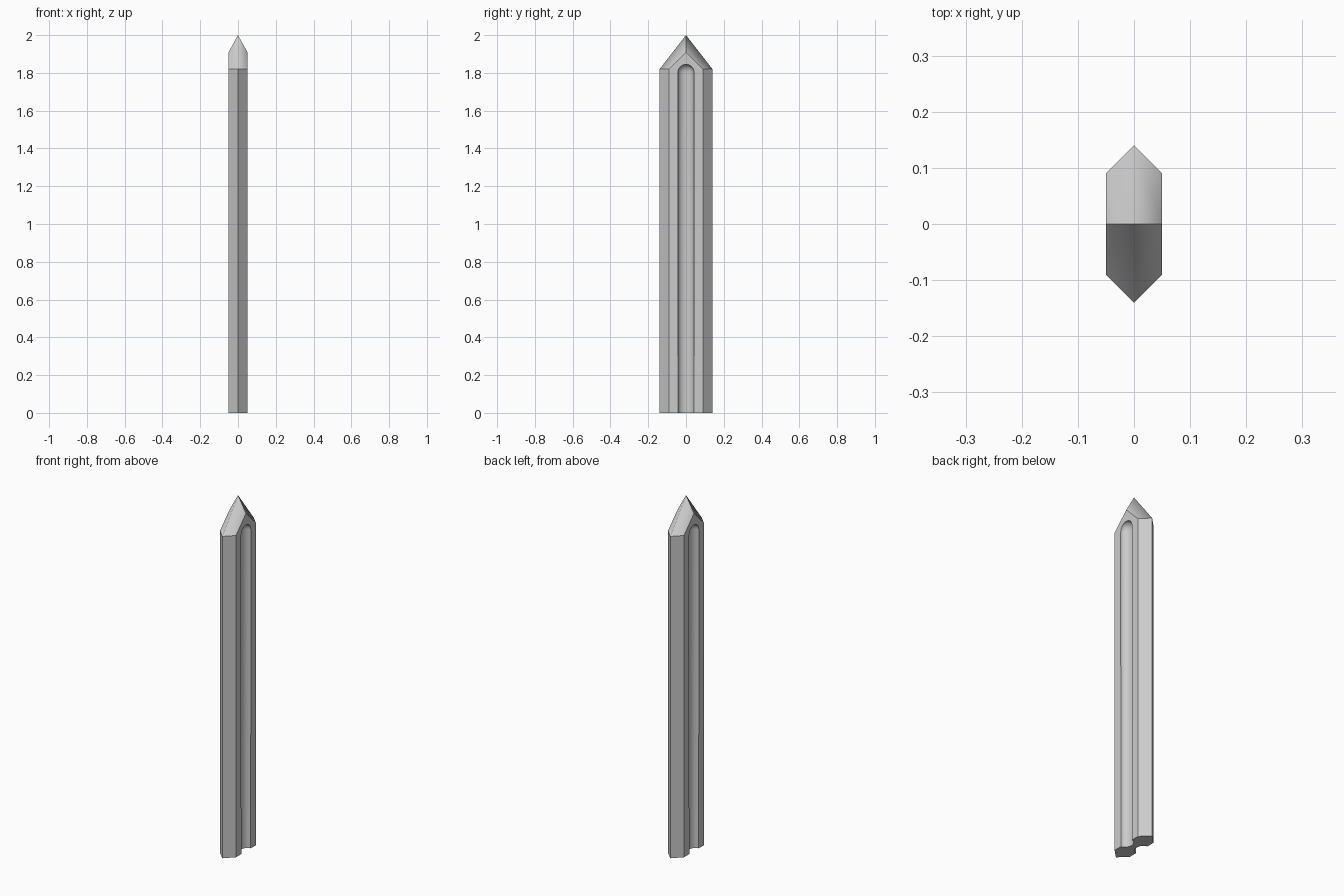
import bpy, bmesh, math
from mathutils import Matrix

if "Cube" in bpy.data.objects:
    bpy.data.objects.remove(bpy.data.objects["Cube"])

HALF_T, FLAT_Y, EDGE_Y = 0.05, 0.09, 0.14   # half thickness, flat half width, cutting edge
SHOULDER_Z, BEVEL_Z, TIP_Z = 1.82, 1.91, 2.0
GROOVE_R, GROOVE_DEPTH, GROOVE_TOP = 0.043, 0.034, 1.845


def make_object(name, bm):
    mesh = bpy.data.meshes.new(name)
    bm.to_mesh(mesh)
    bm.free()
    obj = bpy.data.objects.new(name, mesh)
    bpy.context.collection.objects.link(obj)
    return obj


# Blade: six-sided bar with a bevelled, pointed end
bm = bmesh.new()
outline = [(HALF_T, -FLAT_Y), (HALF_T, FLAT_Y), (0, EDGE_Y),
           (-HALF_T, FLAT_Y), (-HALF_T, -FLAT_Y), (0, -EDGE_Y)]
low = [bm.verts.new((x, y, 0)) for x, y in outline]
top = [bm.verts.new((x, y, SHOULDER_Z)) for x, y in outline]
right, left = [bm.verts.new((x, 0, BEVEL_Z)) for x in (HALF_T, -HALF_T)]
tip = bm.verts.new((0, 0, TIP_Z))
bm.faces.new(low[::-1])
peaks = {0: right, 3: left}
for i in range(6):
    j = (i + 1) % 6
    loop = [low[i], low[j], top[j]]
    if i in peaks:                       # wide flats rise to a point
        loop.append(peaks[i])
    bm.faces.new(loop + [top[i]])
for edge, flat, peak in ((2, 1, right), (2, 3, left), (5, 0, right), (5, 4, left)):
    bm.faces.new((top[edge], top[flat], peak))
    bm.faces.new((top[edge], peak, tip))
bmesh.ops.recalc_face_normals(bm, faces=bm.faces)
blade = make_object("blade", bm)

# Round-ended groove cutters, one for each wide side
bm = bmesh.new()
for side in (-1, 1):
    verts = bmesh.ops.create_uvsphere(bm, u_segments=32, v_segments=16, radius=1)["verts"]
    drop = [v for v in verts if v.co.z < -0.01]
    bmesh.ops.scale(bm, verts=verts, vec=(GROOVE_DEPTH, GROOVE_R, GROOVE_R))
    bmesh.ops.translate(bm, verts=verts, vec=(side * HALF_T, 0, GROOVE_TOP - GROOVE_R))
    bmesh.ops.translate(bm, verts=drop, vec=(0, 0, -2))
cutter = make_object("groove_cutter", bm)
cutter.hide_render = True

cut = blade.modifiers.new("grooves", 'BOOLEAN')
cut.operation = 'DIFFERENCE'
cut.solver = 'EXACT'
cut.object = cutter
bpy.context.view_layer.objects.active = blade
blade.select_set(True)
bpy.ops.object.modifier_apply(modifier=cut.name)
bpy.data.objects.remove(cutter)

# Smooth shading in the grooves and over the ridge of the tip
bpy.ops.object.shade_smooth_by_angle(angle=math.radians(30))
for e in blade.data.edges:
    a, b = (blade.data.vertices[i].co for i in e.vertices)
    if max(abs(a.x), abs(b.x)) < 0.001 and min(a.z, b.z) > SHOULDER_Z - 0.01:
        e.use_edge_sharp = False
